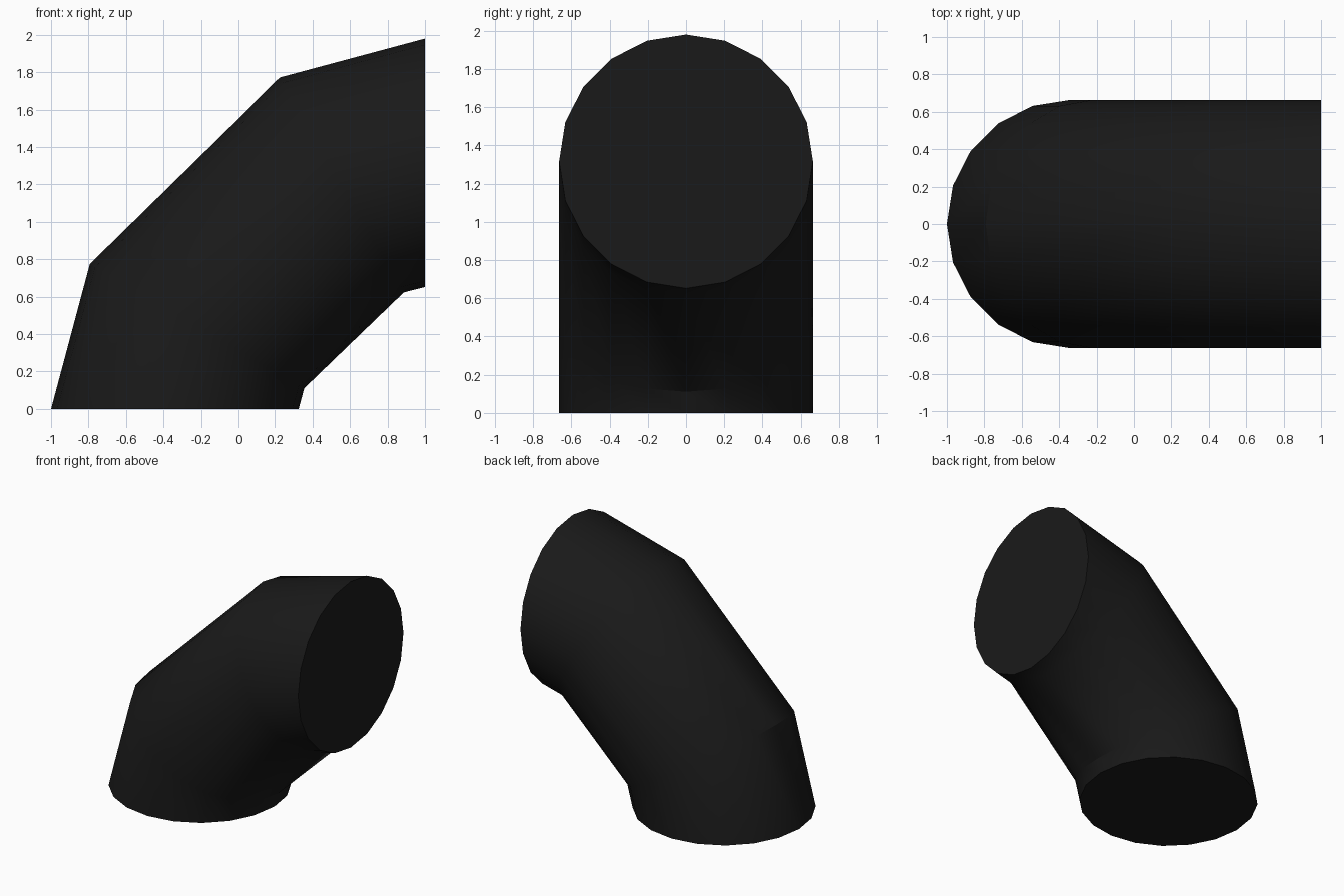
import bpy, bmesh, math
from mathutils import Vector

if "Cube" in bpy.data.objects:
    bpy.data.objects.remove(bpy.data.objects["Cube"])

SIDES = 20
RADIUS = 0.664
# Mitred section planes: outer (x, z) and inner (x, z) points of each ellipse
SECTIONS = [((-1.0, 0.0), (0.326, 0.0)),
            ((-0.793, 0.775), (0.356, 0.111)),
            ((0.225, 1.772), (0.887, 0.623)),
            ((1.0, 1.98), (1.0, 0.652))]


def add_ring(bm, outer, inner):
    o, i = Vector((outer[0], 0, outer[1])), Vector((inner[0], 0, inner[1]))
    centre, axis = (o + i) / 2, (o - i) / 2
    ring = []
    for k in range(SIDES):
        a = 2 * math.pi * k / SIDES
        ring.append(bm.verts.new(centre + axis * math.cos(a)
                                 + Vector((0, RADIUS * math.sin(a), 0))))
    return ring


# Three-segment pipe elbow with closed ends
bm = bmesh.new()
rings = [add_ring(bm, o, i) for o, i in SECTIONS]
for lower, upper in zip(rings, rings[1:]):
    for k in range(SIDES):
        n = (k + 1) % SIDES
        bm.faces.new((lower[k], lower[n], upper[n], upper[k]))
bm.faces.new(rings[0])
bm.faces.new(rings[-1])
bmesh.ops.recalc_face_normals(bm, faces=bm.faces[:])

mesh = bpy.data.meshes.new("pipe_elbow")
bm.to_mesh(mesh)
bm.free()
elbow = bpy.data.objects.new("pipe_elbow", mesh)
bpy.context.collection.objects.link(elbow)

# Smooth around the pipe, crisp at mitres and ends
bpy.context.view_layer.objects.active = elbow
elbow.select_set(True)
bpy.ops.object.shade_smooth_by_angle(angle=math.radians(30))

# Black finish
black = bpy.data.materials.new("black")
black.diffuse_color = (0.01, 0.01, 0.01, 1)
black.use_nodes = True
black.node_tree.nodes["Principled BSDF"].inputs["Base Color"].default_value = black.diffuse_color
mesh.materials.append(black)
